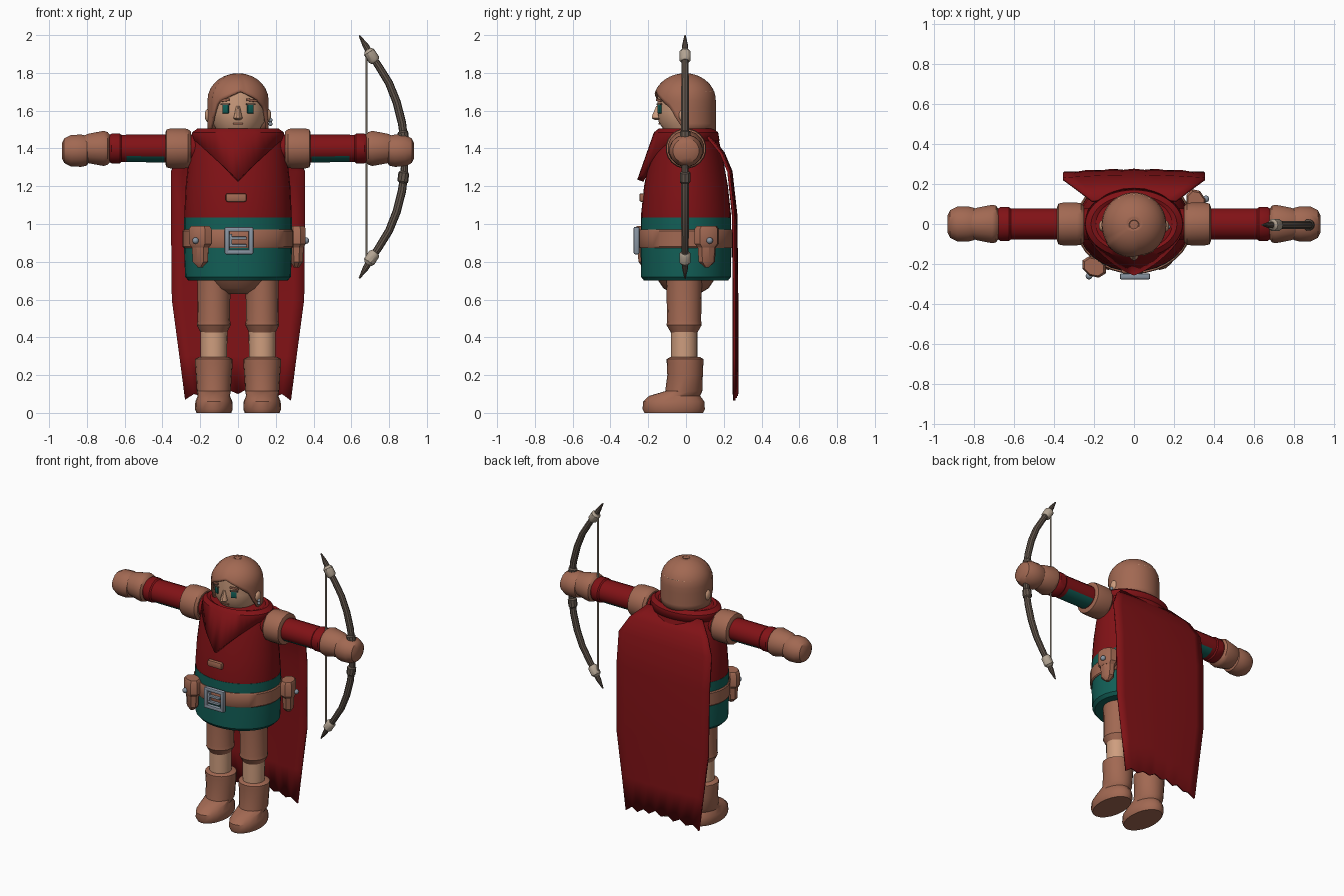
import bpy, bmesh
from math import sin, cos, pi, radians, degrees, atan2, sqrt
from mathutils import Vector

if "Cube" in bpy.data.objects:
    bpy.data.objects.remove(bpy.data.objects["Cube"])


def material(name, rgb):
    m = bpy.data.materials.new(name)
    m.use_nodes = True
    m.diffuse_color = (*rgb, 1)
    m.node_tree.nodes["Principled BSDF"].inputs["Base Color"].default_value = (*rgb, 1)
    return m


leather = material("leather brown", (.36, .14, .085))
red = material("deep red", (.22, .006, .008))
teal = material("dark teal", (.006, .115, .095))
skin = material("skin", (.62, .34, .21))
wood = material("grey wood", (.12, .09, .07))
bone = material("pale binding", (.45, .37, .29))
steel = material("steel", (.25, .3, .36))
parts = []


def finish(name, bm, mat, loc=(0, 0, 0), turn=0):
    bmesh.ops.recalc_face_normals(bm, faces=bm.faces)
    me = bpy.data.meshes.new(name)
    bm.to_mesh(me)
    bm.free()
    me.materials.append(mat)
    ob = bpy.data.objects.new(name, me)
    ob.location = loc
    ob.rotation_euler.z = turn
    bpy.context.collection.objects.link(ob)
    parts.append(ob)
    return ob


def grid(name, rows, mat, closed=True, caps=True, **kw):
    """Skin a list of point rows into one surface."""
    bm = bmesh.new()
    vs = [[bm.verts.new(p) for p in row] for row in rows]
    n = len(rows[0])
    for a, b in zip(vs, vs[1:]):
        for i in range(n if closed else n - 1):
            j = (i + 1) % n
            bm.faces.new((a[i], a[j], b[j], b[i]))
    if caps and closed:
        bm.faces.new(vs[0])
        bm.faces.new(vs[-1])
    return finish(name, bm, mat, **kw)


def loft(name, rings, mat, sides=24, cx=0, **kw):
    """Upright stack of ellipses: (z, rx, ry, optional y centre)."""
    rows = []
    for z, rx, ry, *cy in rings:
        y = cy[0] if cy else 0
        rows.append([(cx + rx * cos(2 * pi * i / sides), y + ry * sin(2 * pi * i / sides), z)
                     for i in range(sides)])
    return grid(name, rows, mat, **kw)


def arm_loft(name, side, rings, mat, sides=16, z=1.4):
    """Sideways stack of circles: (x, ry, rz)."""
    rows = [[(side * x, ry * cos(2 * pi * (i + .5) / sides), z + rz * sin(2 * pi * (i + .5) / sides))
             for i in range(sides)] for x, ry, rz in rings]
    return grid(name, rows, mat)


def tube(name, path, mat, sides=10, y=-.005):
    """Round rod in the xz plane: (x, z, radius)."""
    rows = []
    for k, (x, z, r) in enumerate(path):
        p, q = path[max(k - 1, 0)], path[min(k + 1, len(path) - 1)]
        d = Vector((q[0] - p[0], q[1] - p[1])).normalized()
        rows.append([(x + d.y * r * cos(2 * pi * i / sides), y + r * sin(2 * pi * i / sides),
                      z - d.x * r * cos(2 * pi * i / sides)) for i in range(sides)])
    return grid(name, rows, mat)


def box(name, loc, size, mat, bevel=0, turn=0, tilt=0):
    bm = bmesh.new()
    bmesh.ops.create_cube(bm, size=1)
    bmesh.ops.scale(bm, vec=size, verts=bm.verts)
    if bevel:
        bmesh.ops.bevel(bm, geom=bm.edges[:], offset=bevel, segments=2, affect='EDGES', profile=.5)
    ob = finish(name, bm, mat, loc, turn)
    ob.rotation_euler.y = tilt
    return ob


def ball(name, loc, size, mat):
    bm = bmesh.new()
    bmesh.ops.create_uvsphere(bm, u_segments=16, v_segments=10, radius=1)
    bmesh.ops.scale(bm, vec=size, verts=bm.verts)
    return finish(name, bm, mat, loc)


def thicken(ob, t):
    m = ob.modifiers.new("thickness", 'SOLIDIFY')
    m.thickness, m.offset = t, -1


# Torso, tunic skirt and belt
loft("red_jerkin", [(1.02, .283, .237), (1.06, .284, .237), (1.2, .277, .222), (1.34, .262, .197),
                    (1.44, .247, .175), (1.485, .235, .16), (1.5, .19, .13)], red, 32)
loft("tunic_skirt", [(.7, .262, .222), (.72, .28, .238), (.85, .285, .24), (1.035, .285, .239)], teal, 32)
loft("belt", [(.873, .288, .246), (.88, .294, .25), (.963, .294, .25), (.97, .288, .246)], leather, 32)
loft("hips", [(.63, .07, .07), (.66, .15, .12), (.72, .19, .16)], leather)
box("chest_toggle", (-.01, -.232, 1.14), (.11, .03, .045), leather, .01)

# Buckle
for s in (1, -1):
    box("buckle_side", (.005 + s * .063, -.262, .912), (.026, .03, .145), steel, .008)
    box("buckle_bar", (.005, -.262, .912 + s * .06), (.15, .03, .026), steel, .008)
box("buckle_post", (-.04, -.258, .912), (.018, .02, .07), steel, .004)
for z in (.885, .925):
    box("buckle_prong", (0, -.26, z), (.09, .02, .016), steel, .004)

# Belt pouches
for x, y, turn in ((-.2, -.215, -.5), (.31, .11, pi / 2 + .3)):
    kw = dict(loc=(x, y, 0), turn=turn)
    loft("pouch_bag", [(.77, .012, .015), (.8, .045, .035), (.9, .052, .04)], leather, 8, **kw)
    loft("pouch_flap", [(.875, .05, .04), (.895, .067, .05), (.975, .067, .05), (.99, .055, .042)],
         leather, 8, **kw)
    ball("pouch_stud", (x + sin(turn) * .052, y - cos(turn) * .052, .912), (.017, .017, .017), steel)

# Legs and boots
for s in (1, -1):
    cx = s * .128
    loft("breeches_leg", [(.425, .07, .07, -.01), (.465, .09, .093, -.01), (.49, .086, .09, -.01),
                          (.72, .088, .095, -.01)], leather, 16, cx)
    loft("bare_leg", [(.27, .07, .07, -.01), (.45, .072, .07, -.01)], skin, 16, cx)
    loft("boot", [(0, .092, .155, -.065), (.02, .1, .165, -.065), (.06, .098, .162, -.065),
                  (.09, .085, .135, -.06), (.115, .09, .098, -.012), (.2, .095, .094, -.005),
                  (.265, .1, .097, -.005), (.285, .1, .097, -.005), (.295, .08, .08, -.005)],
         leather, 20, cx)

# Arms
for s in (1, -1):
    sleeve = arm_loft("sleeve", s, [(.22, .08, .075), (.39, .08, .075), (.59, .08, .074), (.66, .078, .072)], red)
    sleeve.data.materials.append(teal)
    for p in sleeve.data.polygons:
        if p.normal.z < -.5 and .39 < abs(p.center.x) < .59:
            p.material_index = 1
    arm_loft("sleeve_cuff", s, [(.615, .078, .072), (.625, .086, .08), (.67, .086, .08), (.685, .075, .07)], red)
    arm_loft("shoulder_band", s, [(.25, .09, .09), (.265, .106, .104), (.285, .108, .107), (.355, .108, .107),
                                  (.378, .104, .102), (.385, .085, .083)], leather, 20)
    arm_loft("glove_cuff", s, [(.675, .07, .07), (.69, .094, .088), (.71, .098, .095), (.79, .082, .08),
                               (.815, .07, .07)], leather)
    arm_loft("fist", s, [(.785, .05, .05), (.8, .082, .08), (.83, .09, .087), (.885, .088, .085),
                         (.92, .07, .066), (.933, .045, .04)], leather, z=1.388)

# Cowl with a pointed front drape
cowl = [[], [], [], []]
for i in range(48):
    a = 2 * pi * i / 48
    sx, cy = sin(a), -cos(a)
    drop = max(0, 1 - abs(sx) / .9) if cy < 0 else 0
    cowl[0].append((.13 * sx, .12 * cy, 1.485))
    cowl[1].append((.215 * sx, .145 * cy, 1.505))
    cowl[2].append((.243 * sx, .17 * cy, 1.485))
    cowl[3].append((.25 * sx, (.178 + .08 * drop) * cy, 1.44 - .205 * drop))
thicken(grid("cowl", cowl, red, caps=False), .035)

# Cape with a ragged hem
hem = (.07, .1, .085, .115, .09, .12, .1, .125, .095, .11, .08, .1, .065)
rows = []
for z, w, y in ((1.465, .21, .12), (1.38, .3, .19), (1.28, .355, .232), (1.05, .355, .255),
                (.6, .35, .26), (.3, .31, .26), (None, .28, .26)):
    row = []
    for i, h in enumerate(hem):
        u = i / 6 - 1
        bulge = .014 * (1 - u * u) + .003 * cos(i * pi) * (z is None or z < 1.2)
        row.append((u * w, y + bulge, h if z is None else z))
    rows.append(row)
thicken(grid("cape", rows, red, closed=False), .014)

# Head and hair
loft("head", [(1.46, .1, .1), (1.505, .118, .122), (1.54, .14, .145), (1.6, .15, .153),
              (1.7, .15, .15), (1.75, .11, .11)], skin)
hairline = ((-180, 1.49), (-75, 1.49), (-66, 1.52), (-52, 1.58), (-40, 1.645), (5, 1.705),
            (35, 1.665), (62, 1.61), (74, 1.55), (90, 1.49), (180, 1.49))


def hair_edge(a):
    for (a0, z0), (a1, z1) in zip(hairline, hairline[1:]):
        if a <= a1:
            return z0 + (z1 - z0) * (a - a0) / (a1 - a0)


rows = []
for k in range(12):
    row = []
    for i in range(60):
        a = -180 + i * 6
        z0 = hair_edge(a)
        z = z0 + (1.797 - z0) * sin(k / 11.3 * pi / 2)
        r = .162 * sqrt(max(.002, 1 - (max(0, z - 1.655) / .143) ** 2))
        if -60 < a < 10:
            r *= 1.035
        row.append((r * sin(radians(a)), -.004 - r * cos(radians(a)), z))
    rows.append(row)
hair = grid("hair", rows, leather, caps=False)
thicken(hair, .016)
ball("hair_crown", (0, -.004, 1.785), (.05, .05, .013), leather)

# Face
for s in (1, -1):
    turn = s * .42
    box("eye", (s * .066, -.14, 1.608), (.036, .009, .045), teal, .003, turn)
    box("eyelid", (s * .068, -.142, 1.633), (.05, .009, .008), wood, 0, turn)
    box("eyebrow", (s * .072, -.144, 1.655), (.06, .009, .014), leather, .003, turn, s * .12)
    ball("ear", (s * .158, -.01, 1.575), (.018, .028, .036), skin)
loft("nose", [(1.55, .012, .01, -.155), (1.56, .024, .03, -.153), (1.575, .02, .027, -.153),
              (1.625, .009, .008, -.15)], skin, 10)
box("mouth", (0, -.141, 1.53), (.055, .009, .009), leather, .002)
for z in (1.55, 1.53):
    ball("earring", (.172, -.015, z), (.011, .011, .011), steel)

# Bow, mirrored about its grip
mid = 1.355
half = ((.882, 0, .019), (.881, .08, .02), (.868, .18, .022), (.84, .29, .022), (.8, .39, .021),
        (.745, .48, .02), (.705, .54, .018), (.675, .59, .016), (.642, .643, .004))
path = [(x, mid - d, r) for x, d, r in half[:0:-1]] + [(x, mid + d, r) for x, d, r in half]
tube("bow_limbs", path, wood)
tube("bow_string", [(.68, .82, .006), (.68, 1.89, .006)], bone, 6)
for s in (1, -1):
    tube("bow_binding", [(.728, mid + s * .505, .022), (.72, mid + s * .515, .031),
                         (.694, mid + s * .555, .031), (.686, mid + s * .567, .02)], bone)
    tube("grip_collar", [(.881, mid + s * .075, .018), (.878, mid + s * .085, .029),
                         (.872, mid + s * .13, .029), (.868, mid + s * .14, .02)], wood)

# Smooth shading with kept edges
bpy.ops.object.select_all(action='DESELECT')
for ob in parts:
    ob.select_set(True)
bpy.context.view_layer.objects.active = parts[0]
bpy.ops.object.shade_smooth_by_angle(angle=radians(35))
